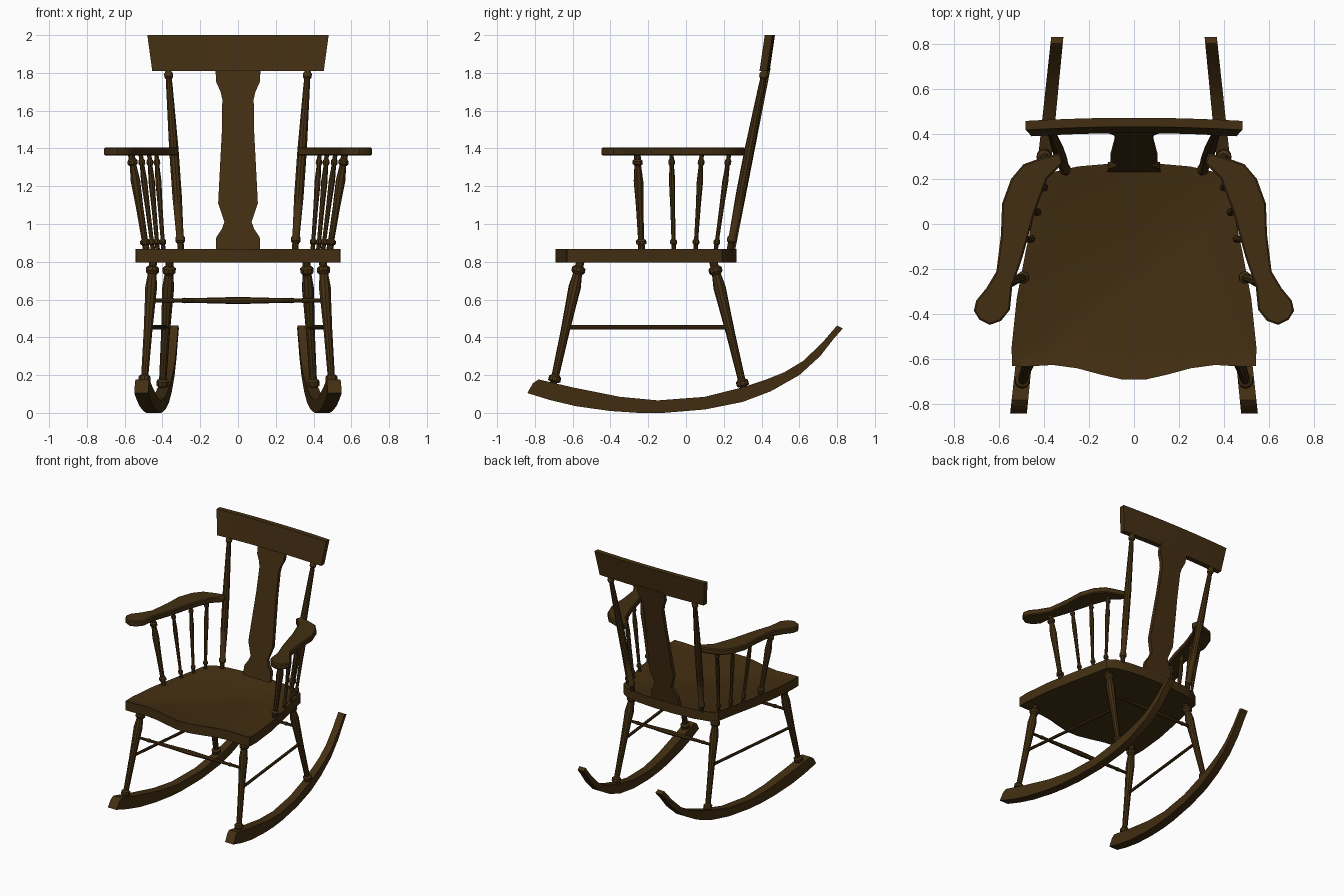
import bpy
import bmesh
import math
from mathutils import Vector

cube = bpy.data.objects.get("Cube")
if cube:
    bpy.data.objects.remove(cube, do_unlink=True)

wood = bpy.data.materials.new("dark_walnut")
wood.use_nodes = True
COLOUR = (0.056, 0.028, 0.006, 1)
wood.diffuse_color = COLOUR
wood.node_tree.nodes["Principled BSDF"].inputs["Base Color"].default_value = COLOUR


def finish(bm, name, mirror=False, bevel=0):
    """Turn a bmesh into a named wooden object, optionally mirrored in x."""
    bmesh.ops.recalc_face_normals(bm, faces=bm.faces)
    mesh = bpy.data.meshes.new(name)
    bm.to_mesh(mesh)
    bm.free()
    mesh.materials.append(wood)
    mesh.shade_smooth()
    mesh.set_sharp_from_angle(angle=math.radians(35))
    obj = bpy.data.objects.new(name, mesh)
    bpy.context.collection.objects.link(obj)
    if bevel:
        mod = obj.modifiers.new("soft_edge", "BEVEL")
        mod.width = bevel
        mod.segments = 1
        mod.limit_method = "ANGLE"
        mod.angle_limit = math.radians(50)
    if mirror:
        mod = obj.modifiers.new("mirror", "MIRROR")
        mod.use_mirror_merge = False
    return obj


def prism(outline, low, high):
    """Extrude a 2D outline between two functions giving 3D points."""
    bm = bmesh.new()
    a = [bm.verts.new(low(u, v)) for u, v in outline]
    b = [bm.verts.new(high(u, v)) for u, v in outline]
    bm.faces.new(a)
    top = bm.faces.new(b)
    for i in range(len(a)):
        j = (i + 1) % len(a)
        bm.faces.new((a[i], a[j], b[j], b[i]))
    return bm, top


def turned(name, start, end, profile, mirror=True, sides=10):
    """Lathe a (fraction, radius) profile along the line start-end."""
    start, end = Vector(start), Vector(end)
    axis = end - start
    turn = axis.to_track_quat("Z", "Y")
    bm = bmesh.new()
    rings = []
    for t, r in profile:
        ring = []
        for k in range(sides):
            ang = math.tau * k / sides
            offset = turn @ Vector((r * math.cos(ang), r * math.sin(ang), 0))
            ring.append(bm.verts.new(start + axis * t + offset))
        rings.append(ring)
    for a, b in zip(rings, rings[1:]):
        for k in range(sides):
            n = (k + 1) % sides
            bm.faces.new((a[k], a[n], b[n], b[k]))
    bm.faces.new(rings[0])
    bm.faces.new(rings[-1])
    return finish(bm, name, mirror)


def mirrored(half):
    return half + [(-x, y) for x, y in reversed(half) if x > 0]


# Rockers: curved side profile, converging towards the back
def rocker_x(y):
    return 0.512 - 0.103 * (y + 0.84)


rocker_outline = [
    (-0.84, 0.105), (-0.72, 0.068), (-0.58, 0.035), (-0.40, 0.01), (-0.25, 0),
    (-0.12, 0), (0.10, 0.018), (0.30, 0.058), (0.45, 0.115), (0.60, 0.20),
    (0.71, 0.30), (0.78, 0.39), (0.83, 0.447), (0.80, 0.463), (0.72, 0.37),
    (0.62, 0.275), (0.52, 0.215), (0.42, 0.175), (0.30, 0.135), (0.10, 0.085),
    (-0.15, 0.066), (-0.35, 0.085), (-0.60, 0.135), (-0.78, 0.177), (-0.81, 0.157)]


def rocker_side(sign):
    return lambda y, z: (rocker_x(y) + sign * (0.032 - 0.006 * y), y, z)


bm, _ = prism(rocker_outline, rocker_side(-1), rocker_side(1))
finish(bm, "rockers", mirror=True)

# Seat: wavy front edge and shallow dished top
seat_half = [
    (0.05, -0.69), (0.15, -0.667), (0.25, -0.64), (0.36, -0.625), (0.48, -0.632),
    (0.54, -0.63), (0.543, -0.55), (0.52, -0.33), (0.48, -0.12), (0.44, 0.06),
    (0.415, 0.19), (0.36, 0.23), (0.25, 0.255), (0.10, 0.268)]
bm, top = prism(mirrored(seat_half), lambda x, y: (x, y, 0.795), lambda x, y: (x, y, 0.868))
bmesh.ops.inset_region(bm, faces=[top], thickness=0.035)
bmesh.ops.inset_region(bm, faces=[top], thickness=0.03, depth=-0.01)
finish(bm, "seat")

# Turned legs
leg_profile = [
    (0, 0.017), (0.04, 0.018), (0.05, 0.033), (0.085, 0.033), (0.10, 0.02),
    (0.45, 0.024), (0.70, 0.03), (0.80, 0.033), (0.90, 0.024), (0.92, 0.036),
    (0.95, 0.036), (0.965, 0.022), (1, 0.022)]
FRONT_FOOT, FRONT_TOP = Vector((0.498, -0.705, 0.135)), Vector((0.45, -0.56, 0.80))
BACK_FOOT, BACK_TOP = Vector((0.402, 0.31, 0.11)), Vector((0.362, 0.145, 0.80))
turned("front_legs", FRONT_FOOT, FRONT_TOP, leg_profile)
turned("back_legs", BACK_FOOT, BACK_TOP, leg_profile)


# Stretchers between the legs
def at_height(foot, head, z):
    return foot.lerp(head, (z - foot.z) / (head.z - foot.z))


rung = [(0, 0.011), (1, 0.011)]
turned("side_stretchers", at_height(FRONT_FOOT, FRONT_TOP, 0.453),
       at_height(BACK_FOOT, BACK_TOP, 0.453), rung, sides=8)
cross_rung = [(0, 0.01), (0.1, 0.011), (0.12, 0.015), (0.14, 0.011), (0.3, 0.014), (0.5, 0.019),
              (0.7, 0.014), (0.86, 0.011), (0.88, 0.015), (0.9, 0.011), (1, 0.01)]
for label, foot, head in (("front", FRONT_FOOT, FRONT_TOP), ("back", BACK_FOOT, BACK_TOP)):
    p = at_height(foot, head, 0.595)
    turned(label + "_stretcher", p, (-p.x, p.y, p.z), cross_rung, mirror=False, sides=8)

# Arms: flat boards with flared hand rests
arm_outline = [
    (0.33, 0.315), (0.315, 0.27), (0.385, 0.20), (0.44, 0.05), (0.495, -0.15),
    (0.54, -0.28), (0.55, -0.38), (0.59, -0.43), (0.64, -0.447), (0.685, -0.425),
    (0.71, -0.385), (0.70, -0.34), (0.655, -0.285), (0.61, -0.21), (0.59, -0.05), (0.585, 0.09),
    (0.545, 0.20), (0.49, 0.265), (0.42, 0.29)]
bm, _ = prism(arm_outline, lambda x, y: (x, y, 1.362), lambda x, y: (x, y, 1.406))
finish(bm, "arms", mirror=True, bevel=0.007)

# Arm spindles, the front one stouter
spindle = [
    (0, 0.012), (0.06, 0.012), (0.07, 0.018), (0.10, 0.018), (0.12, 0.011),
    (0.45, 0.013), (0.72, 0.017), (0.88, 0.012), (0.90, 0.018), (0.93, 0.018),
    (0.95, 0.012), (1, 0.012)]
spindle_ends = [
    ((0.485, -0.235), (0.565, -0.258), 1.55), ((0.45, -0.065), (0.515, -0.077), 1),
    ((0.425, 0.05), (0.47, 0.083), 1), ((0.395, 0.157), (0.432, 0.228), 1)]
for i, (foot, head, scale) in enumerate(spindle_ends, 1):
    turned(f"arm_spindles_{i}", (*foot, 0.86), (*head, 1.37),
           [(t, r * scale) for t, r in spindle], sides=8)

# Back posts
post_profile = [
    (0, 0.017), (0.04, 0.018), (0.05, 0.026), (0.07, 0.026), (0.08, 0.02),
    (0.30, 0.026), (0.55, 0.026), (0.90, 0.018), (0.94, 0.016), (0.95, 0.024),
    (0.97, 0.024), (0.98, 0.017), (1, 0.017)]
turned("back_posts", (0.302, 0.232, 0.86), (0.37, 0.42, 1.825), post_profile)


# Back splat: shaped board leaning with the posts
def lean_y(z):
    return 0.245 + 0.185 * (z - 0.86) / 0.95


splat_half = [
    (0.118, 0.86), (0.115, 0.93), (0.085, 0.975), (0.072, 1.01), (0.085, 1.05),
    (0.105, 1.11), (0.098, 1.25), (0.086, 1.48), (0.083, 1.66), (0.092, 1.70),
    (0.115, 1.75), (0.12, 1.825)]
bm, _ = prism(mirrored(splat_half), lambda x, z: (x, lean_y(z) - 0.015, z),
              lambda x, z: (x, lean_y(z) + 0.015, z))
finish(bm, "back_splat")

# Crest rail: leaning board, bowed slightly to the rear
bm = bmesh.new()
bmesh.ops.create_cube(bm, size=2)
across = [e for e in bm.edges if abs(e.verts[0].co.x - e.verts[1].co.x) > 1]
bmesh.ops.subdivide_edges(bm, edges=across, cuts=9, use_grid_fill=True)
for v in bm.verts:
    x, y, z = v.co
    v.co = (x * (0.467 + 0.013 * z), 0.423 + 0.014 * z + 0.02 * y + 0.014 * (1 - x * x),
            1.905 + 0.095 * z)
finish(bm, "crest_rail")
